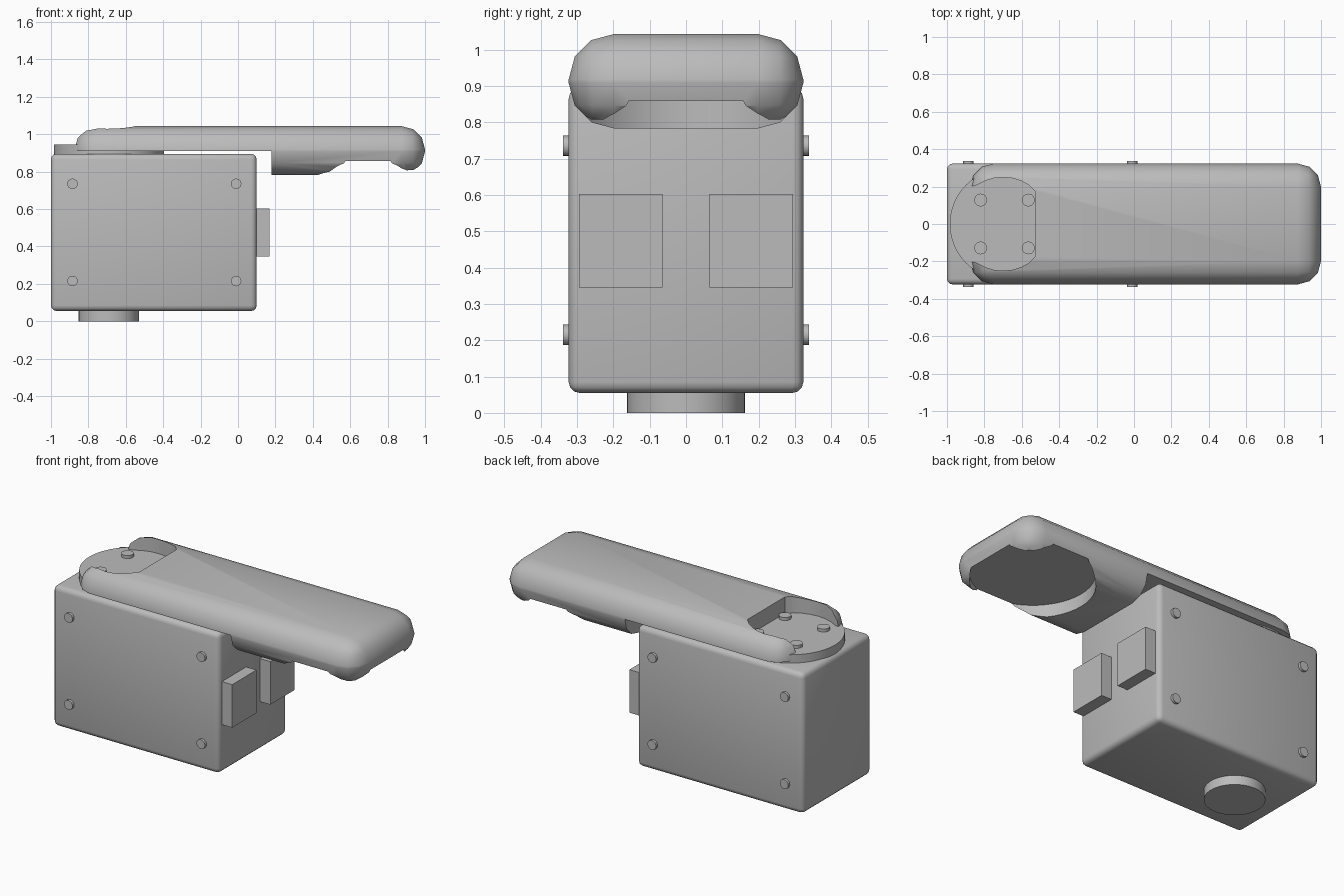
import bpy
from math import radians

cube = bpy.data.objects.get("Cube")
if cube:
    bpy.data.objects.remove(cube, do_unlink=True)

grey = bpy.data.materials.new("plain grey")
grey.use_nodes = True
colour = (0.5, 0.5, 0.5, 1)
grey.diffuse_color = colour
grey.node_tree.nodes["Principled BSDF"].inputs["Base Color"].default_value = colour


def finish(obj, name):
    obj.name = name
    obj.data.materials.clear()
    obj.data.materials.append(grey)
    return obj


def box(name, low, high):
    centre = [(a + b) / 2 for a, b in zip(low, high)]
    bpy.ops.mesh.primitive_cube_add(size=1, location=centre)
    obj = bpy.context.object
    obj.scale = [b - a for a, b in zip(low, high)]
    bpy.ops.object.transform_apply(location=False, rotation=False, scale=True)
    return finish(obj, name)


def cylinder(name, centre, radius, depth, sides=48, sideways=False):
    tilt = radians(90) if sideways else 0
    bpy.ops.mesh.primitive_cylinder_add(vertices=sides, radius=radius, depth=depth,
                                        location=centre, rotation=(tilt, 0, 0))
    return finish(bpy.context.object, name)


def apply(obj, mod):
    bpy.context.view_layer.objects.active = obj
    bpy.ops.object.modifier_apply(modifier=mod.name)


def bevel(obj, width, segments):
    mod = obj.modifiers.new("rounding", "BEVEL")
    mod.width, mod.segments = width, segments
    apply(obj, mod)


def cut(obj, cutter):
    mod = obj.modifiers.new("cut", "BOOLEAN")
    mod.operation, mod.object, mod.solver = "DIFFERENCE", cutter, "EXACT"
    apply(obj, mod)
    bpy.data.objects.remove(cutter, do_unlink=True)


def smooth(obj, angle=32):
    bpy.ops.object.select_all(action="DESELECT")
    obj.select_set(True)
    bpy.context.view_layer.objects.active = obj
    bpy.ops.object.shade_smooth_by_angle(angle=radians(angle))


# Motor housing
housing = box("housing", (-1, -0.323, 0.055), (0.1, 0.323, 0.895))
bevel(housing, 0.03, 3)
smooth(housing)

# Round boss underneath and output disc on top, sharing one axis
axis_x = -0.69
smooth(cylinder("bottom_boss", (axis_x, 0, 0.04), 0.162, 0.08))
smooth(cylinder("output_disc", (axis_x, 0, 0.915), 0.295, 0.06, 64))

# Four screws on the disc
for x in (-0.82, -0.565):
    for y in (-0.128, 0.128):
        smooth(cylinder("disc_screw", (x, y, 0.948), 0.034, 0.03, 24))

# Screws on both sides of the housing
for side in (-1, 1):
    for x in (-0.885, -0.01):
        for z in (0.215, 0.735):
            smooth(cylinder("side_screw", (x, side * 0.323, z), 0.028, 0.03, 16, True))

# Two connector blocks on the end
for name, low in (("right_connector", -0.295), ("left_connector", 0.065)):
    box(name, (0.09, low, 0.345), (0.168, low + 0.23, 0.602))

# Arm: a rounded bar, hollowed above the disc and below its free end
arm = box("arm", (-0.875, -0.323, 0.783), (1, 0.323, 1.043))
bevel(arm, 0.125, 3)
cut(arm, box("step_cutter", (-1.2, -0.6, 0.5), (0.178, 0.6, 0.91)))
cut(arm, cylinder("dish_cutter", (0.695, 0, 0.658), 0.332, 0.4, 48))
opening = cylinder("opening_cutter", (axis_x - 0.01, 0, 1), 0.25, 0.4, 32)
# Flatten the inner end of the opening and stretch it out past the arm
for v in opening.data.vertices:
    v.co.x = min(v.co.x, 0.17)
    if v.co.x < -0.16:
        v.co.x -= 0.1
cut(arm, opening)
smooth(arm)
